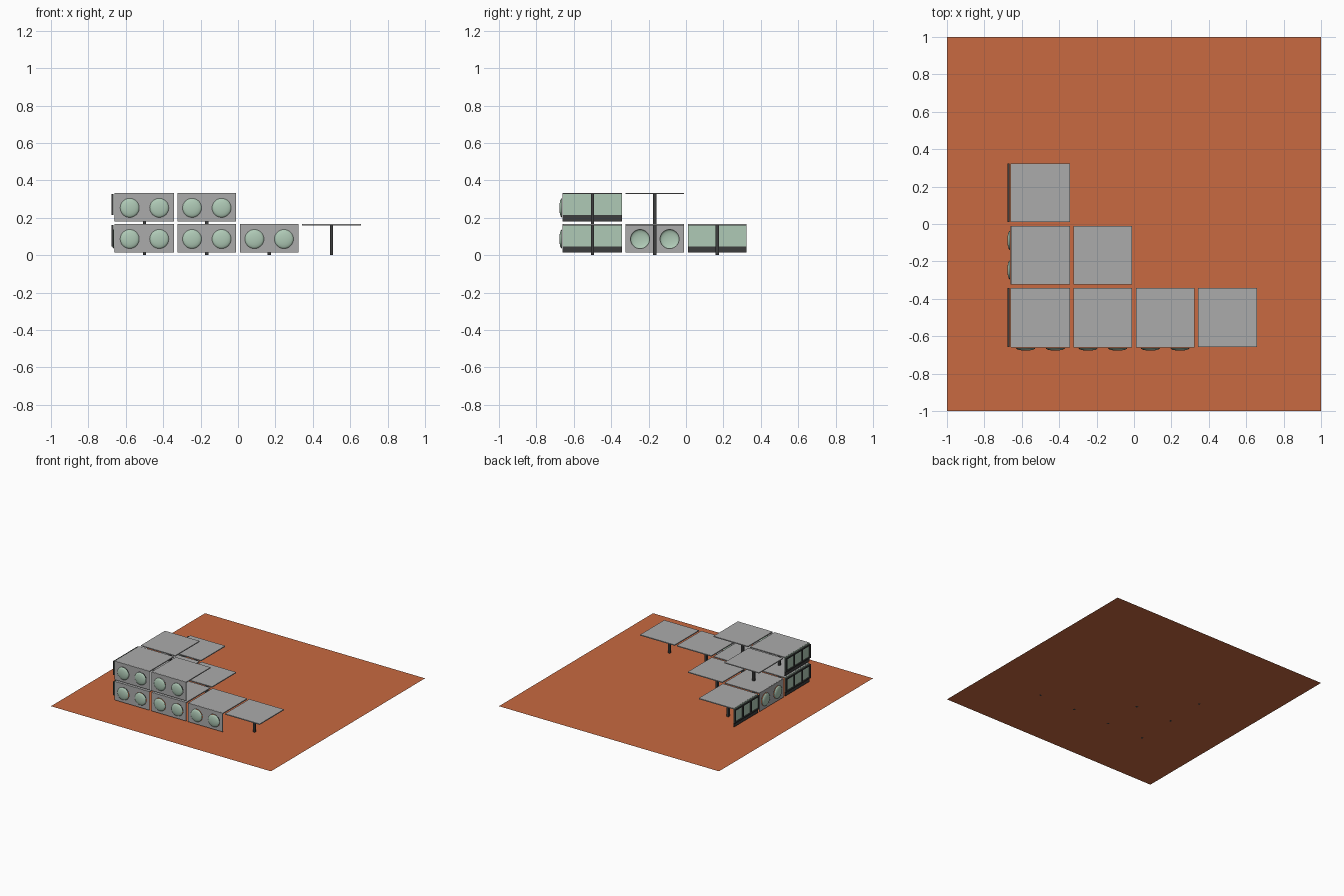
import bpy, bmesh, math
from mathutils import Matrix, Vector

if "Cube" in bpy.data.objects:
    bpy.data.objects.remove(bpy.data.objects["Cube"])

CELL, LEVEL = 1 / 3, 1 / 6
HALF = 0.157            # half width of one module
BOTTOM, TOP = 0.013, 0.166


def material(name, rgb):
    m = bpy.data.materials.new(name)
    m.diffuse_color = (*rgb, 1)
    m.use_nodes = True
    m.node_tree.nodes["Principled BSDF"].inputs["Base Color"].default_value = m.diffuse_color
    return m


orange = material("terracotta_ground", (0.58, 0.142, 0.052))
grey = material("concrete_grey", (0.41, 0.41, 0.41))
green = material("pale_green_glass", (0.43, 0.59, 0.47))
dark = material("dark_metal", (0.045, 0.047, 0.047))


def finish(bm, name, mat):
    bmesh.ops.recalc_face_normals(bm, faces=bm.faces)
    me = bpy.data.meshes.new(name)
    bm.to_mesh(me)
    bm.free()
    me.materials.append(mat)
    return me


def add_box(bm, x0, x1, y0, y1, z0, z1):
    c = Vector((x0 + x1, y0 + y1, z0 + z1)) / 2
    bmesh.ops.create_cube(bm, size=1, matrix=Matrix.Translation(c) @ Matrix.Diagonal((x1 - x0, y1 - y0, z1 - z0, 1)))


def boxes(name, mat, *dims):
    bm = bmesh.new()
    for d in dims:
        add_box(bm, *d)
    return finish(bm, name, mat)


def place(mesh, name, cell, turn=0):
    i, j, k = cell
    ob = bpy.data.objects.new(name, mesh)
    ob.location = ((i - 1.5) * CELL, (j - 1.5) * CELL, k * LEVEL)
    ob.rotation_euler.z = turn
    bpy.context.collection.objects.link(ob)


# Porthole wall: flat panel with two round openings, facing -y
PORT_X, PORT_Z, PORT_R = (-0.079, 0.079), 0.086, 0.051


def porthole_wall():
    bm = bmesh.new()

    def loop(pts):
        vs = [bm.verts.new((x, -HALF, z)) for x, z in pts]
        for a, b in zip(vs, vs[1:] + vs[:1]):
            bm.edges.new((a, b))
    loop([(-HALF, BOTTOM), (HALF, BOTTOM), (HALF, TOP), (-HALF, TOP)])
    for cx in PORT_X:
        loop([(cx + PORT_R * math.cos(a * math.tau / 32), PORT_Z + PORT_R * math.sin(a * math.tau / 32))
              for a in range(32)])
    bmesh.ops.triangle_fill(bm, use_beauty=True, use_dissolve=False, edges=bm.edges[:])
    ext = bmesh.ops.extrude_face_region(bm, geom=bm.faces[:], use_keep_orig=True)
    for v in ext["geom"]:
        if isinstance(v, bmesh.types.BMVert):
            v.co.y -= 0.004
    return finish(bm, "porthole_wall", grey)


# Shallow glass domes standing just proud of the openings
def porthole_domes():
    bm = bmesh.new()
    base, rise = -0.164, 0.013
    for cx in PORT_X:
        rings = []
        for s in range(5):
            r = PORT_R * math.cos(s / 5 * math.pi / 2)
            y = base - rise * math.sin(s / 5 * math.pi / 2)
            rings.append([bm.verts.new((cx + r * math.cos(a * math.tau / 32), y,
                                        PORT_Z + r * math.sin(a * math.tau / 32))) for a in range(32)])
        tip = bm.verts.new((cx, base - rise, PORT_Z))
        for p, q in zip(rings, rings[1:]):
            for a in range(32):
                b = (a + 1) % 32
                bm.faces.new((p[a], p[b], q[b], q[a]))
        for a in range(32):
            bm.faces.new((rings[-1][a], rings[-1][(a + 1) % 32], tip))
    for f in bm.faces:
        f.smooth = True
    me = finish(bm, "porthole_domes", green)
    # make the domes face outward
    if sum(p.normal.y for p in me.polygons) > 0:
        me.flip_normals()
    return me


# Shared module parts
SILL = 0.047
post = boxes("post", dark, (-0.009, 0.009, -0.009, 0.009, 0, 0.16))
slab = boxes("roof_slab", grey, (-HALF, HALF, -HALF, HALF, 0.159, LEVEL))
wall, domes = porthole_wall(), porthole_domes()
glass = boxes("window_glass", green, (-HALF, HALF, -0.161, -HALF, SILL, TOP))
sill = boxes("window_base", dark, (-HALF, HALF, -0.161, -HALF, BOTTOM, SILL))
Y0, Y1, B = -0.175, -0.166, 0.005
frame = boxes("window_frame", dark,
              (-HALF, HALF, Y0, Y1, SILL, SILL + 2 * B), (-HALF, HALF, Y0, Y1, 0.15, 0.16),
              *[(x - B, x + B, Y0, Y1, SILL, 0.16)
                for x in (-HALF + B, -HALF / 3, HALF / 3, HALF - B)])

# Ground plate
bm = bmesh.new()
bmesh.ops.create_grid(bm, x_segments=1, y_segments=1, size=1)
ground = finish(bm, "ground_plate", orange)
if ground.polygons[0].normal.z < 0:
    ground.flip_normals()
bpy.context.collection.objects.link(bpy.data.objects.new("ground_plate", ground))

# Modules: (column, row, storey)
cells = [(0, 0, 0), (1, 0, 0), (2, 0, 0), (3, 0, 0), (0, 1, 0), (1, 1, 0), (0, 2, 0),
         (0, 0, 1), (1, 0, 1), (0, 1, 1)]
for c in cells:
    place(post, "post", c)
    place(slab, "roof_slab", c)

# Front and left facades
LEFT = -math.pi / 2
portholes = [((0, 0, 0), 0), ((1, 0, 0), 0), ((2, 0, 0), 0), ((0, 0, 1), 0), ((1, 0, 1), 0), ((0, 1, 0), LEFT)]
for c, turn in portholes:
    place(wall, "porthole_wall", c, turn)
    place(domes, "porthole_domes", c, turn)
for c in [(0, 0, 0), (0, 2, 0), (0, 0, 1)]:
    place(glass, "window_glass", c, LEFT)
    place(sill, "window_base", c, LEFT)
    place(frame, "window_frame", c, LEFT)
